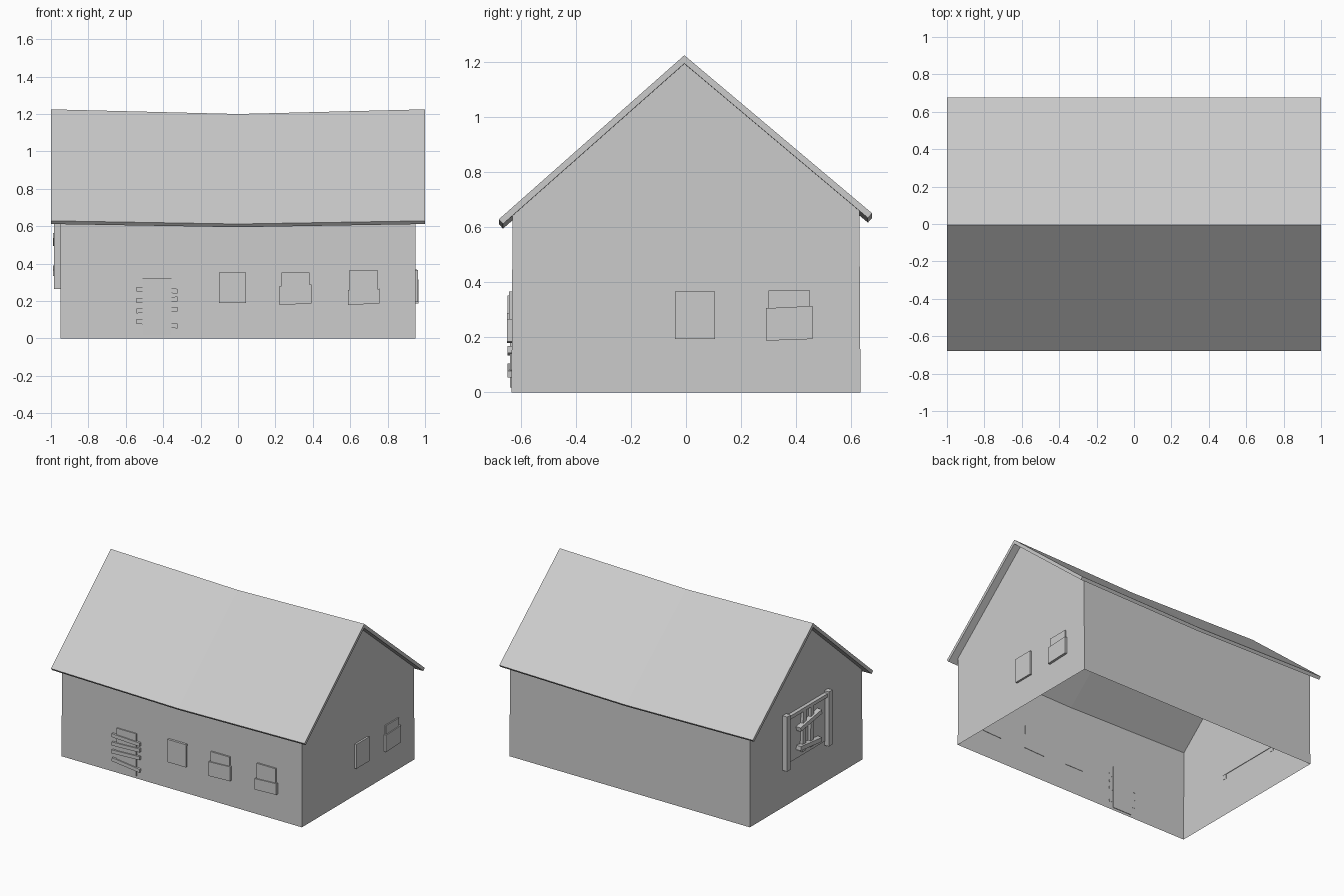
import bpy, bmesh, math

if "Cube" in bpy.data.objects:
    bpy.data.objects.remove(bpy.data.objects["Cube"])

WALL_X, WALL_Y = 0.948, 0.634


def finish(name, bm):
    bmesh.ops.recalc_face_normals(bm, faces=bm.faces)
    me = bpy.data.meshes.new(name)
    bm.to_mesh(me)
    bm.free()
    ob = bpy.data.objects.new(name, me)
    bpy.context.collection.objects.link(ob)
    return ob


# place (u, v) on a wall, d = distance outwards from it
def on_wall(side, u, v, d):
    if side == "front":
        return (u, -WALL_Y - d, v)
    s = 1 if side == "right" else -1
    return (s * (WALL_X + d), u, v)


# flat panel extruded from a wall outline
def panel(name, side, pts, d0, d1):
    bm = bmesh.new()
    a = [bm.verts.new(on_wall(side, u, v, d0)) for u, v in pts]
    b = [bm.verts.new(on_wall(side, u, v, d1)) for u, v in pts]
    bm.faces.new(a)
    bm.faces.new(b)
    n = len(pts)
    for i in range(n):
        j = (i + 1) % n
        bm.faces.new((a[i], a[j], b[j], b[i]))
    return finish(name, bm)


def rect(name, side, u0, u1, v0, v1, d0, d1):
    return panel(name, side, [(u0, v0), (u1, v0), (u1, v1), (u0, v1)], d0, d1)


# plank from one point to another
def plank(name, side, p, q, w, d0, d1):
    du, dv = q[0] - p[0], q[1] - p[1]
    l = math.hypot(du, dv)
    nu, nv = -dv / l * w / 2, du / l * w / 2
    return panel(name, side, [(p[0] - nu, p[1] - nv), (q[0] - nu, q[1] - nv),
                              (q[0] + nu, q[1] + nv), (p[0] + nu, p[1] + nv)], d0, d1)


# roof: chevron section swept along x, sagging in the middle
section = [(-0.68, 0.629), (-0.006, 1.225), (0.676, 0.651),
           (0.661, 0.634), (-0.006, 1.195), (-0.665, 0.612)]
bm = bmesh.new()
rings = []
for x in (-1, 0, 1):
    ring = []
    for y, z in section:
        sag = 0.025 if abs(y) < 0.1 else 0.017
        ring.append(bm.verts.new((x, y, z - (sag if x == 0 else 0))))
    rings.append(ring)
for a, b in zip(rings, rings[1:]):
    for i in range(6):
        j = (i + 1) % 6
        bm.faces.new((a[i], a[j], b[j], b[i]))
for r in (rings[0], rings[-1]):
    bm.faces.new((r[0], r[1], r[4], r[5]))
    bm.faces.new((r[1], r[2], r[3], r[4]))
finish("roof", bm)

# walls: thin open shell without a floor
bm = bmesh.new()
cols = []
for x, sag in ((-WALL_X, 0), (0, 0.017), (WALL_X, 0)):
    cols.append([bm.verts.new(c) for c in (
        (x, -WALL_Y, 0), (x, -0.63, 0.645 - sag),
        (x, 0.63, 0.661 - sag), (x, WALL_Y, 0))])
for a, b in zip(cols, cols[1:]):
    bm.faces.new((a[0], b[0], b[1], a[1]))
    bm.faces.new((a[3], b[3], b[2], a[2]))
for c in (cols[0], cols[-1]):
    peak = bm.verts.new((c[0].co.x, -0.006, 1.194))
    bm.faces.new((c[0], c[1], peak, c[2], c[3]))
finish("walls", bm)

# plain closed shutters
rect("front_window_shutter", "front", -0.102, 0.042, 0.19, 0.352, -0.004, 0.014)
rect("side_window_shutter", "right", -0.04, 0.106, 0.194, 0.367, -0.004, 0.014)

# windows with a recessed upper pane and a wider board over the lower part
for name, side, u, v0, split, v1 in (("front_window_mid", "front", 0.308, 0.18, 0.285, 0.353),
                                     ("front_window_end", "front", 0.672, 0.18, 0.262, 0.367),
                                     ("side_window_end", "right", 0.375, 0.188, 0.31, 0.37)):
    rect(name + "_pane", side, u - 0.075, u + 0.075, v0 + 0.01, v1, -0.004, 0.009)
    panel(name + "_board", side, [(u - 0.085, v0), (u + 0.085, v0 + 0.006),
                                  (u + 0.085, split + 0.004), (u - 0.085, split - 0.004)],
          -0.004, 0.017)

# door nailed up with crooked planks
rect("door", "front", -0.51, -0.355, 0.018, 0.32, -0.004, 0.006)
for i, (a, b) in enumerate(((0.263, 0.253), (0.203, 0.211), (0.147, 0.156), (0.092, 0.066))):
    plank("door_plank_%d" % i, "front", (-0.543, a), (-0.323, b), 0.025, -0.002, 0.014)

# large hatch on the left gable: backing, posts, rail and crooked bars
rect("hatch_panel", "left", -0.235, 0.255, 0.296, 0.64, -0.004, 0.006)
for s, u in (("back", 0.245), ("front", -0.225)):
    rect("hatch_post_" + s, "left", u - 0.02, u + 0.02, 0.265, 0.655, -0.002, 0.036)
rect("hatch_rail", "left", -0.235, 0.255, 0.615, 0.64, -0.002, 0.026)
plank("hatch_bar_a", "left", (0.06, 0.33), (0.05, 0.625), 0.035, -0.002, 0.026)
plank("hatch_bar_b", "left", (-0.03, 0.33), (-0.035, 0.625), 0.035, -0.002, 0.026)
plank("hatch_brace_upper", "left", (0.12, 0.51), (-0.12, 0.55), 0.03, -0.002, 0.042)
plank("hatch_brace_lower", "left", (0.12, 0.375), (-0.12, 0.35), 0.03, -0.002, 0.042)
